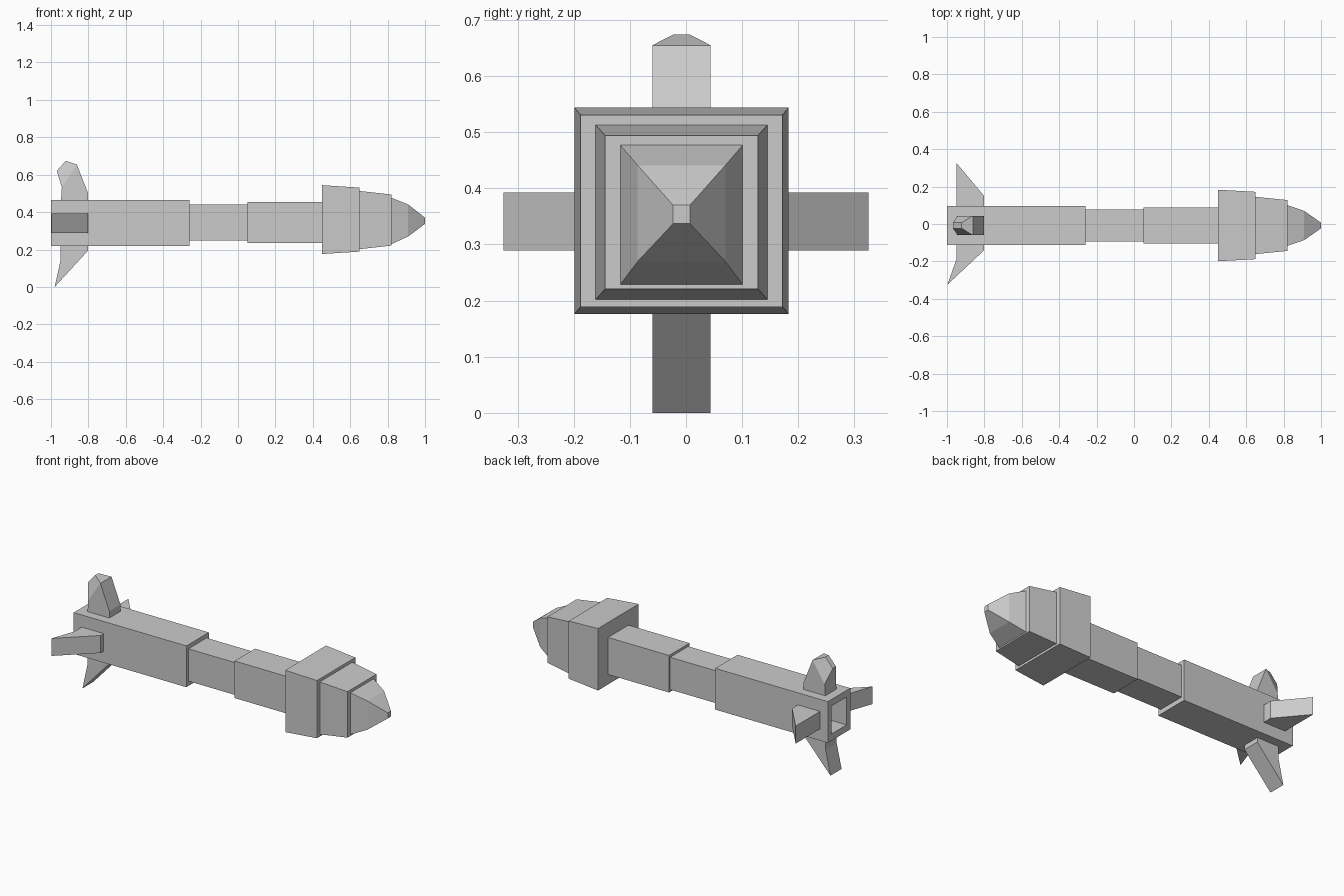
import bpy
import bmesh

cube = bpy.data.objects.get("Cube")
if cube:
    bpy.data.objects.remove(cube, do_unlink=True)

MID_Y, MID_Z = -0.008, 0.341

grey = bpy.data.materials.new("plain_grey")
grey.use_nodes = True
colour = (0.6, 0.6, 0.6, 1)
grey.diffuse_color = colour
grey.node_tree.nodes["Principled BSDF"].inputs["Base Color"].default_value = colour


def finish(name, bm):
    bmesh.ops.recalc_face_normals(bm, faces=bm.faces)
    mesh = bpy.data.meshes.new(name)
    bm.to_mesh(mesh)
    bm.free()
    mesh.materials.append(grey)
    obj = bpy.data.objects.new(name, mesh)
    bpy.context.collection.objects.link(obj)
    return obj


def loft(name, rings):
    """Join rectangular rings, each (x, half width, bottom z, top z), and cap the ends."""
    bm = bmesh.new()
    loops = []
    for x, w, low, high in rings:
        corners = ((-w, low), (w, low), (w, high), (-w, high))
        loops.append([bm.verts.new((x, MID_Y + y, z)) for y, z in corners])
    for a, b in zip(loops, loops[1:]):
        for i in range(4):
            j = (i + 1) % 4
            bm.faces.new((a[i], a[j], b[j], b[i]))
    bm.faces.new(loops[0])
    bm.faces.new(loops[-1])
    return finish(name, bm)


def fin(name, outline, place, panels=None):
    """Prism from (x, reach, half thickness) points; place maps (reach, side) to (y, z)."""
    bm = bmesh.new()
    sides = [[bm.verts.new((x, *place(r, s * t))) for x, r, t in outline] for s in (-1, 1)]
    count = len(outline)
    for side in sides:
        for panel in panels or [range(count)]:
            bm.faces.new([side[i] for i in panel])
    for i in range(count):
        j = (i + 1) % count
        bm.faces.new((sides[0][i], sides[0][j], sides[1][j], sides[1][i]))
    return finish(name, bm)


# Body, from the hollow tail to the nose
loft("tail_tube", [(-0.85, 0.07, 0.26, 0.425), (-1, 0.07, 0.26, 0.425),
                   (-1, 0.105, 0.22, 0.465), (-0.26, 0.105, 0.22, 0.465)])
loft("narrow_tube", [(-0.26, 0.085, 0.248, 0.44), (0.05, 0.085, 0.248, 0.44)])
loft("front_tube", [(0.05, 0.096, 0.235, 0.455), (0.45, 0.096, 0.235, 0.455)])
loft("head_collar", [(0.45, 0.191, 0.176, 0.544), (0.65, 0.18, 0.189, 0.531)])
loft("head_block", [(0.65, 0.153, 0.202, 0.513), (0.82, 0.136, 0.221, 0.494)])
loft("nose", [(0.82, 0.109, 0.229, 0.477), (0.91, 0.078, 0.27, 0.441),
              (1, 0.015, 0.337, 0.37)])

# Swept tail fins
T = 0.052
ROOT = 0.09


def swept(tip_x, tip, kink, front):
    return [(-0.803, ROOT, T), (-0.803, front, T), (tip_x, tip, T),
            (-0.948, kink, T), (-0.948, ROOT, T)]


fin("left_fin", swept(-0.948, 0.333, 0.2, 0.16), lambda r, s: (MID_Y + r, MID_Z + s))
fin("right_fin", swept(-0.998, 0.317, 0.177, 0.134), lambda r, s: (MID_Y - r, MID_Z + s))
fin("bottom_fin", swept(-0.98, MID_Z, 0.196, 0.148), lambda r, s: (MID_Y + s, MID_Z - r))

# Upper fin with a chamfered tip
N = 0.015
fin("top_fin", [(-0.803, ROOT, T), (-0.803, 0.164, T), (-0.862, 0.314, T),
                (-0.921, 0.333, N), (-0.969, 0.279, N), (-0.942, 0.192, T),
                (-0.948, ROOT, T)],
    lambda r, s: (MID_Y + s, MID_Z + r), [(0, 1, 2, 5, 6), (2, 3, 4, 5)])
